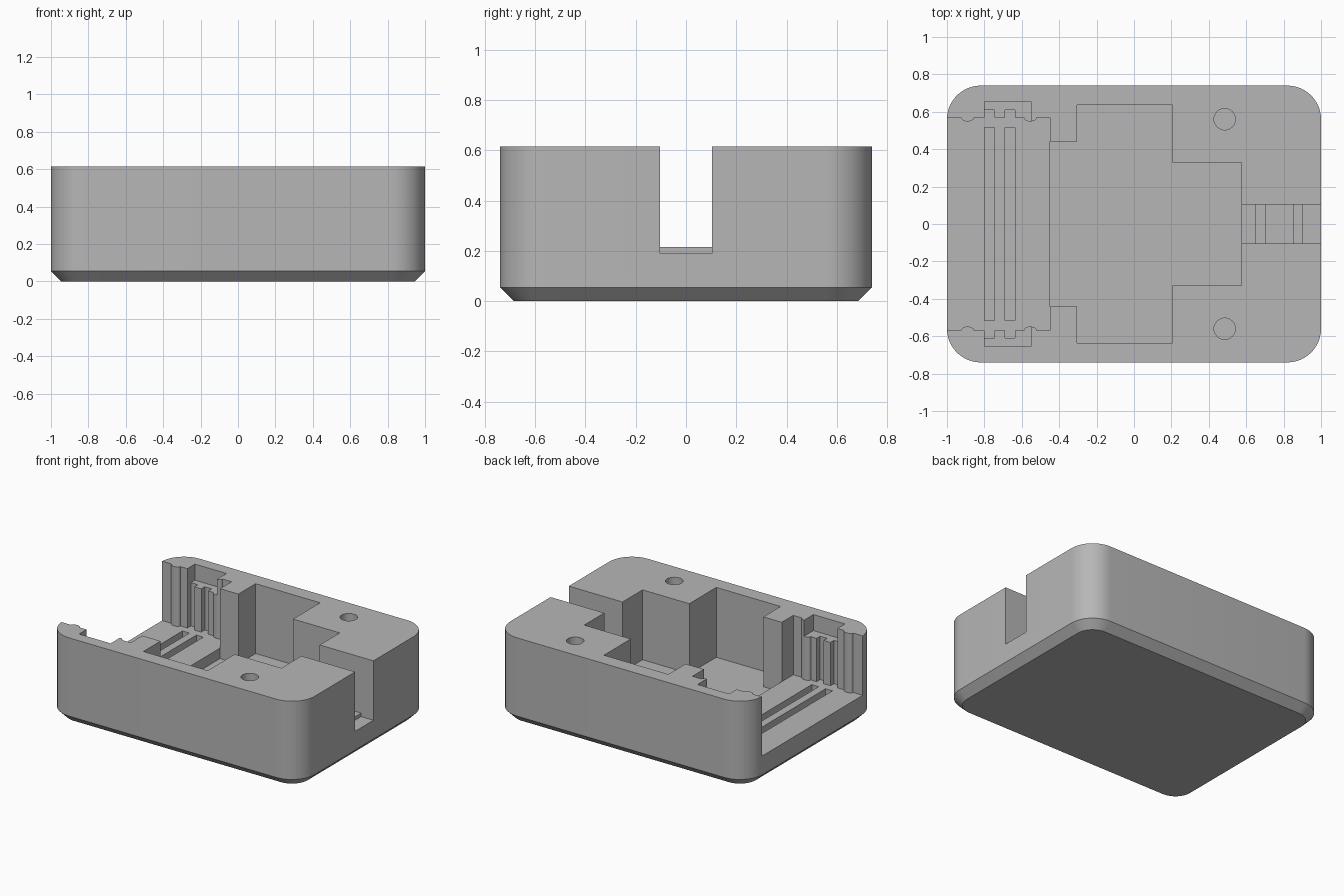
import bpy, bmesh, math

old = bpy.data.objects.get("Cube")
if old:
    bpy.data.objects.remove(old, do_unlink=True)

grey = bpy.data.materials.new("plain grey")
grey.use_nodes = True
grey.diffuse_color = (0.47, 0.47, 0.47, 1)
grey.node_tree.nodes["Principled BSDF"].inputs["Base Color"].default_value = grey.diffuse_color

TOP, OVER = 0.615, 0.8          # rim height, cutter height
FLOOR, WELL = 0.19, 0.115       # tray floor, deep cavity floor


def loft(name, rings):
    """Closed solid from stacked (outline, z) rings."""
    bm = bmesh.new()
    loops = [[bm.verts.new((x, y, z)) for x, y in pts] for pts, z in rings]
    n = len(loops[0])
    bm.faces.new(loops[0])
    bm.faces.new(loops[-1])
    for a, b in zip(loops, loops[1:]):
        for i in range(n):
            j = (i + 1) % n
            bm.faces.new((a[i], a[j], b[j], b[i]))
    bmesh.ops.recalc_face_normals(bm, faces=bm.faces)
    mesh = bpy.data.meshes.new(name)
    bm.to_mesh(mesh)
    bm.free()
    mesh.materials.append(grey)
    ob = bpy.data.objects.new(name, mesh)
    bpy.context.collection.objects.link(ob)
    return ob


def prism(name, pts, z0, z1):
    return loft(name, [(pts, z0), (pts, z1)])


def rect(x0, x1, y0, y1):
    return [(x0, y0), (x1, y0), (x1, y1), (x0, y1)]


def mirrored(half):
    """Close a +y outline with its reflection."""
    return half + [(x, -y) for x, y in reversed(half)]


def arc(cx, cy, r, start, sweep, steps):
    return [(cx + r * math.cos(start + sweep * i / steps),
             cy + r * math.sin(start + sweep * i / steps)) for i in range(steps + 1)]


def rounded(inset):
    pts = []
    for k, (sx, sy) in enumerate([(1, 1), (-1, 1), (-1, -1), (1, -1)]):
        pts += arc(sx * 0.82, sy * 0.56, 0.18 - inset, k * math.pi / 2, math.pi / 2, 12)
    return pts


def bump(cx, wall):
    """Shallow rounded rib on the tray wall."""
    return [(cx + 0.035 * math.cos(t), wall - 0.022 * math.sin(t))
            for t in [math.pi * (1 - i / 8) for i in range(9)]]


# Shell with chamfered base
body = loft("case_body", [(rounded(0.055), 0), (rounded(0), 0.055), (rounded(0), TOP)])

# Open tray with wall ribs and board grooves
WALL = 0.57
grooves = [(-0.80, -0.745), (-0.69, -0.635)]
half = [(-1.1, WALL)] + bump(-0.89, WALL)
for a, b in grooves:
    half += [(a, WALL), (a, 0.61), (b, 0.61), (b, WALL)]
half += bump(-0.555, WALL) + [(-0.45, WALL)]
cutters = [prism("tray_cutter", mirrored(half), FLOOR, OVER)]

# Recesses at the top of the tray walls
cutters.append(prism("recess_cutter", rect(-0.80, -0.55, -0.655, 0.655), 0.5, OVER))

# Grooves in the tray floor
for a, b in grooves:
    cutters.append(prism("floor_groove_cutter", rect(a, b, -0.515, 0.515), WELL, 0.3))

# Deep stepped cavity
well = [(-0.45, 0.44), (-0.305, 0.44), (-0.305, 0.635), (0.205, 0.635),
        (0.205, 0.33), (0.575, 0.33)]
cutters.append(prism("cavity_cutter", mirrored(well), WELL, OVER))

# Cable slot
cutters.append(prism("slot_cutter", rect(0.5, 1.1, -0.103, 0.103), FLOOR, OVER))

# Screw holes
for side in (-1, 1):
    hole = arc(0.485, side * 0.56, 0.057, 0, math.tau, 32)[:-1]
    cutters.append(prism("screw_hole_cutter", hole, 0.2, OVER))

for c in cutters:
    mod = body.modifiers.new(c.name, "BOOLEAN")
    mod.operation = "DIFFERENCE"
    mod.solver = "EXACT"
    mod.object = c

# Bake the cuts and drop the cutters
bpy.context.view_layer.update()
result = bpy.data.meshes.new_from_object(
    body.evaluated_get(bpy.context.evaluated_depsgraph_get()))
body.modifiers.clear()
body.data = result
for c in cutters:
    bpy.data.objects.remove(c, do_unlink=True)

# Cable grip ribs
for x in (0.65, 0.85):
    prism("cable_grip_rib", rect(x, x + 0.052, -0.103, 0.103), FLOOR - 0.01, 0.215)

# Smooth the rounded corners, keep hard edges
bpy.ops.object.select_all(action="DESELECT")
body.select_set(True)
bpy.context.view_layer.objects.active = body
bpy.ops.object.shade_smooth_by_angle(angle=math.radians(30))
